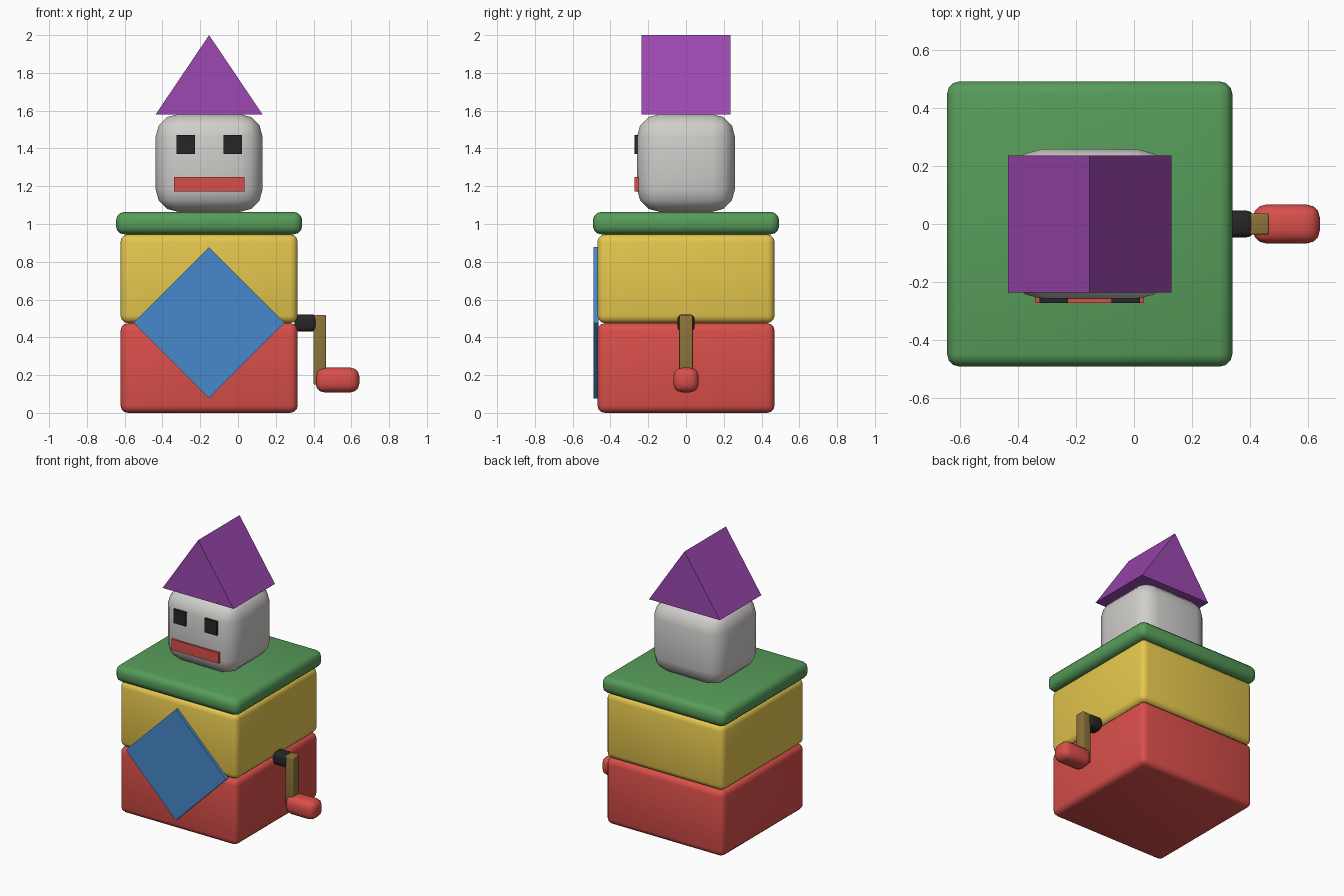
import bpy, bmesh, math
from mathutils import Matrix, Vector

old = bpy.data.objects.get("Cube")
if old:
    bpy.data.objects.remove(old, do_unlink=True)


def linear(c):
    return c / 12.92 if c <= 0.04045 else ((c + 0.055) / 1.055) ** 2.4


def material(name, hex_code):
    rgb = [linear(int(hex_code[i:i + 2], 16) / 255) for i in (0, 2, 4)]
    mat = bpy.data.materials.new(name)
    mat.use_nodes = True
    mat.diffuse_color = (*rgb, 1)
    mat.node_tree.nodes["Principled BSDF"].inputs["Base Color"].default_value = (*rgb, 1)
    return mat


RED = material("red", "D94F4A")
YELLOW = material("yellow", "E5C74E")
GREEN = material("green", "579C5A")
BLUE = material("blue", "4788CC")
GREY = material("light_grey", "D0CECB")
PURPLE = material("purple", "9C48B0")
BLACK = material("black", "262626")
BROWN = material("brown", "8C7339")


def finish(name, bm, mat, smooth=False):
    bmesh.ops.recalc_face_normals(bm, faces=bm.faces)
    mesh = bpy.data.meshes.new(name)
    bm.to_mesh(mesh)
    bm.free()
    mesh.materials.append(mat)
    obj = bpy.data.objects.new(name, mesh)
    bpy.context.collection.objects.link(obj)
    if smooth:
        bpy.ops.object.select_all(action="DESELECT")
        obj.select_set(True)
        bpy.context.view_layer.objects.active = obj
        bpy.ops.object.shade_smooth_by_angle(angle=math.radians(50))
    return obj


def block(name, mat, low, high, bevel=0, turn=0):
    """Box between two corners, optionally rounded and turned about y."""
    low, high = Vector(low), Vector(high)
    bm = bmesh.new()
    bmesh.ops.create_cube(bm, size=1)
    bmesh.ops.scale(bm, vec=high - low, verts=bm.verts)
    if bevel:
        bmesh.ops.bevel(bm, geom=bm.edges[:], offset=bevel, segments=3,
                        profile=0.5, affect="EDGES", clamp_overlap=True)
    place = Matrix.Translation((low + high) / 2) @ Matrix.Rotation(turn, 4, "Y")
    bmesh.ops.transform(bm, matrix=place, verts=bm.verts)
    return finish(name, bm, mat, bevel > 0)


CX = -0.153  # the box is offset to make room for the crank


def centred(name, mat, half_x, half_y, z0, z1, bevel):
    return block(name, mat, (CX - half_x, -half_y, z0), (CX + half_x, half_y, z1), bevel)


# Stacked box and lid
centred("box_lower", RED, 0.469, 0.469, 0, 0.475, 0.04)
centred("box_upper", YELLOW, 0.469, 0.469, 0.475, 0.945, 0.04)
centred("lid", GREEN, 0.493, 0.493, 0.945, 1.064, 0.045)

# Diamond panel on the front
side = 0.4 / math.sqrt(2)
block("front_diamond", BLUE, (CX - side, -0.49, 0.477 - side),
      (CX + side, -0.462, 0.477 + side), turn=math.pi / 4)

# Head and face
centred("head", GREY, 0.283, 0.259, 1.064, 1.582, 0.12)
for label, sign in (("right", -1), ("left", 1)):
    x = CX + sign * 0.124
    block(label + "_eye", BLACK, (x - 0.049, -0.272, 1.37), (x + 0.049, -0.24, 1.47))
block("mouth", RED, (CX - 0.187, -0.272, 1.173), (CX + 0.187, -0.24, 1.25))

# Gabled hat: a triangle extruded from front to back
bm = bmesh.new()
outline = [(CX - 0.283, 1.58), (CX + 0.283, 1.58), (CX, 2.0)]
face = bm.faces.new([bm.verts.new((x, -0.236, z)) for x, z in outline])
extruded = bmesh.ops.extrude_face_region(bm, geom=[face])
bmesh.ops.translate(bm, vec=(0, 0.472, 0),
                    verts=[v for v in extruded["geom"] if isinstance(v, bmesh.types.BMVert)])
finish("hat", bm, PURPLE)

# Crank on the left side
block("crank_axle", BLACK, (0.3, -0.046, 0.43), (0.415, 0.046, 0.522), 0.025)
block("crank_arm", BROWN, (0.4, -0.036, 0.15), (0.466, 0.036, 0.518), 0.006)
block("crank_knob", RED, (0.411, -0.067, 0.109), (0.642, 0.067, 0.239), 0.045)
